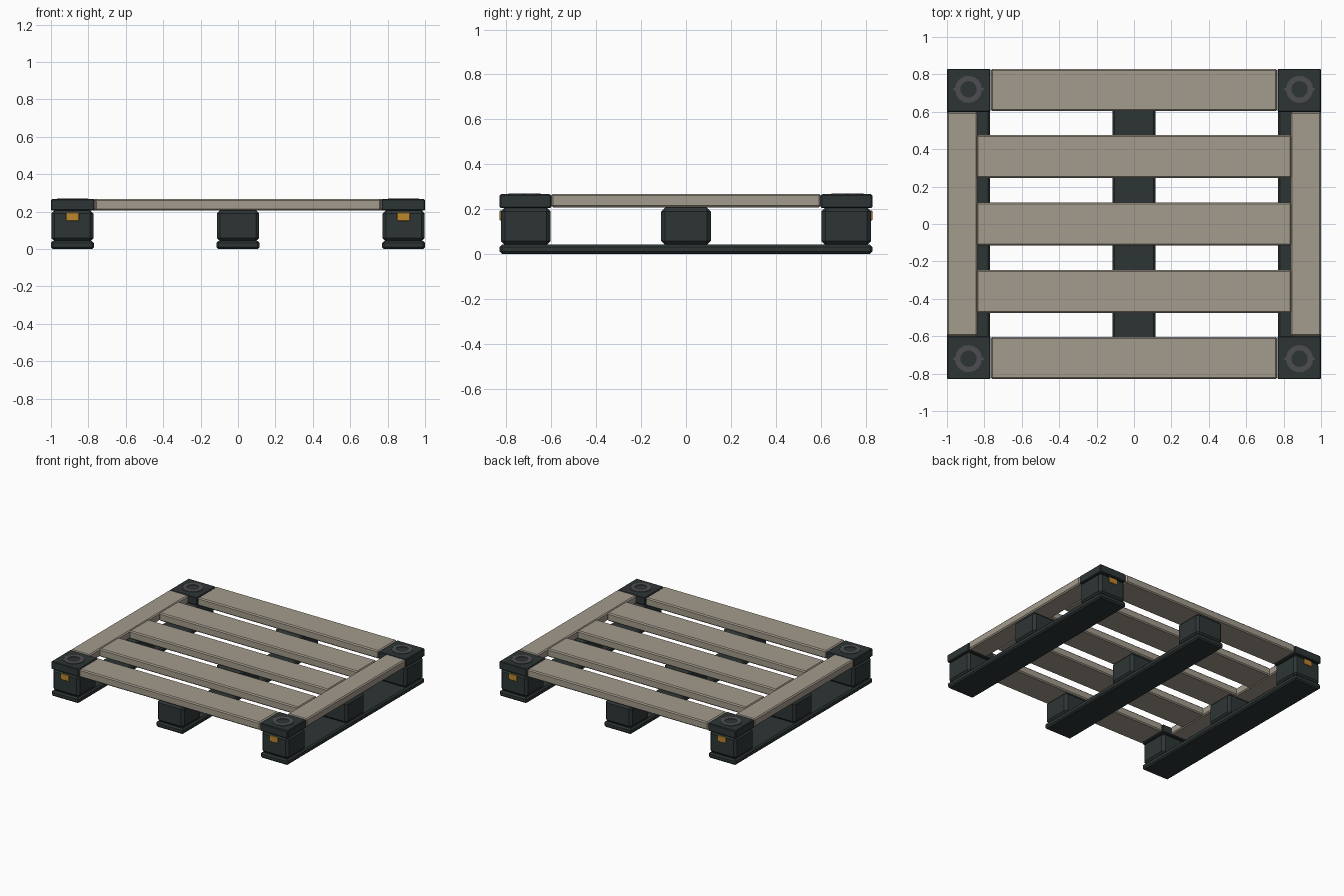
import bpy, bmesh, math
from mathutils import Matrix

if "Cube" in bpy.data.objects:
    bpy.data.objects.remove(bpy.data.objects["Cube"])


def mat(name, rgb):
    m = bpy.data.materials.new(name)
    m.diffuse_color = (*rgb, 1)
    m.use_nodes = True
    m.node_tree.nodes["Principled BSDF"].inputs["Base Color"].default_value = m.diffuse_color
    return m


WOOD = mat("weathered wood", (0.37, 0.33, 0.265))
DARK = mat("dark green grey", (0.027, 0.036, 0.036))
GREY = mat("steel grey", (0.075, 0.075, 0.085))
AMBER = mat("amber", (0.50, 0.24, 0.025))


def finish(name, bm, material):
    me = bpy.data.meshes.new(name)
    bm.to_mesh(me)
    bm.free()
    me.materials.append(material)
    ob = bpy.data.objects.new(name, me)
    bpy.context.collection.objects.link(ob)
    return ob


def box(name, x, y, z, material, bevel=0.0):
    """Chamfered box given (min, max) ranges on each axis."""
    bm = bmesh.new()
    size = [r[1] - r[0] for r in (x, y, z)]
    mid = [(r[0] + r[1]) / 2 for r in (x, y, z)]
    bmesh.ops.create_cube(bm, size=1, matrix=Matrix.Translation(mid) @ Matrix.Diagonal((*size, 1)))
    if bevel:
        bmesh.ops.bevel(bm, geom=bm.edges[:], offset=bevel, segments=1, affect='EDGES')
    return finish(name, bm, material)


def disc(name, x, y, z0, z1, r, material, sides=24):
    bm = bmesh.new()
    bmesh.ops.create_cone(bm, cap_ends=True, segments=sides, radius1=r, radius2=r, depth=z1 - z0,
                          matrix=Matrix.Translation((x, y, (z0 + z1) / 2)))
    return finish(name, bm, material)


def ring(name, x, y, z0, z1, r_in, r_out, material, sides=24):
    """Square-section ring spun around a vertical axis."""
    bm = bmesh.new()
    pts = [(r_in, z0), (r_out, z0), (r_out, z1), (r_in, z1)]
    loops = [[bm.verts.new((x + r * math.cos(a), y + r * math.sin(a), z)) for r, z in pts]
             for a in (2 * math.pi * i / sides for i in range(sides))]
    for i in range(sides):
        p, q = loops[i], loops[(i + 1) % sides]
        for k in range(4):
            bm.faces.new((p[k], q[k], q[(k + 1) % 4], p[(k + 1) % 4]))
    bmesh.ops.recalc_face_normals(bm, faces=bm.faces[:])
    return finish(name, bm, material)


# Runners with three spacer blocks each
for cx in (-0.885, 0, 0.885):
    box("runner", (cx - 0.115, cx + 0.115), (-0.83, 0.83), (0, 0.042), DARK, 0.01)
    for cy in (-0.714, 0, 0.714):
        box("spacer_block", (cx - 0.113, cx + 0.113), (cy - 0.111, cy + 0.111),
            (0.04, 0.207), DARK, 0.018)

# Deck: end boards, inner slats and side boards
for s in (-1, 1):
    box("end_board", (-0.765, 0.765), sorted((s * 0.603, s * 0.83)), (0.207, 0.268), WOOD, 0.008)
    box("side_board", sorted((s * 0.838, s * 1.0)), (-0.6, 0.6), (0.207, 0.268), WOOD, 0.008)
for cy in (-0.36, 0, 0.36):
    box("inner_slat", (-0.842, 0.842), (cy - 0.115, cy + 0.115), (0.207, 0.268), WOOD, 0.008)

# Corner caps with ring sockets, pins and amber tags
for sx in (-1, 1):
    for sy in (-1, 1):
        box("corner_cap", sorted((sx * 0.768, sx * 1.0)), sorted((sy * 0.6, sy * 0.83)),
            (0.205, 0.266), DARK, 0.005)
        x, y = sx * 0.885, sy * 0.72
        ring("corner_ring", x, y, 0.262, 0.27, 0.044, 0.072, GREY)
        disc("ring_centre", x, y, 0.262, 0.267, 0.044, DARK)
        for d in (-0.075, 0.075):
            disc("ring_pin", x + d, y, 0.262, 0.269, 0.008, GREY, 8)
        box("amber_tag", (x - 0.034, x + 0.034), sorted((sy * 0.822, sy * 0.83)),
            (0.15, 0.194), AMBER, 0.002)
